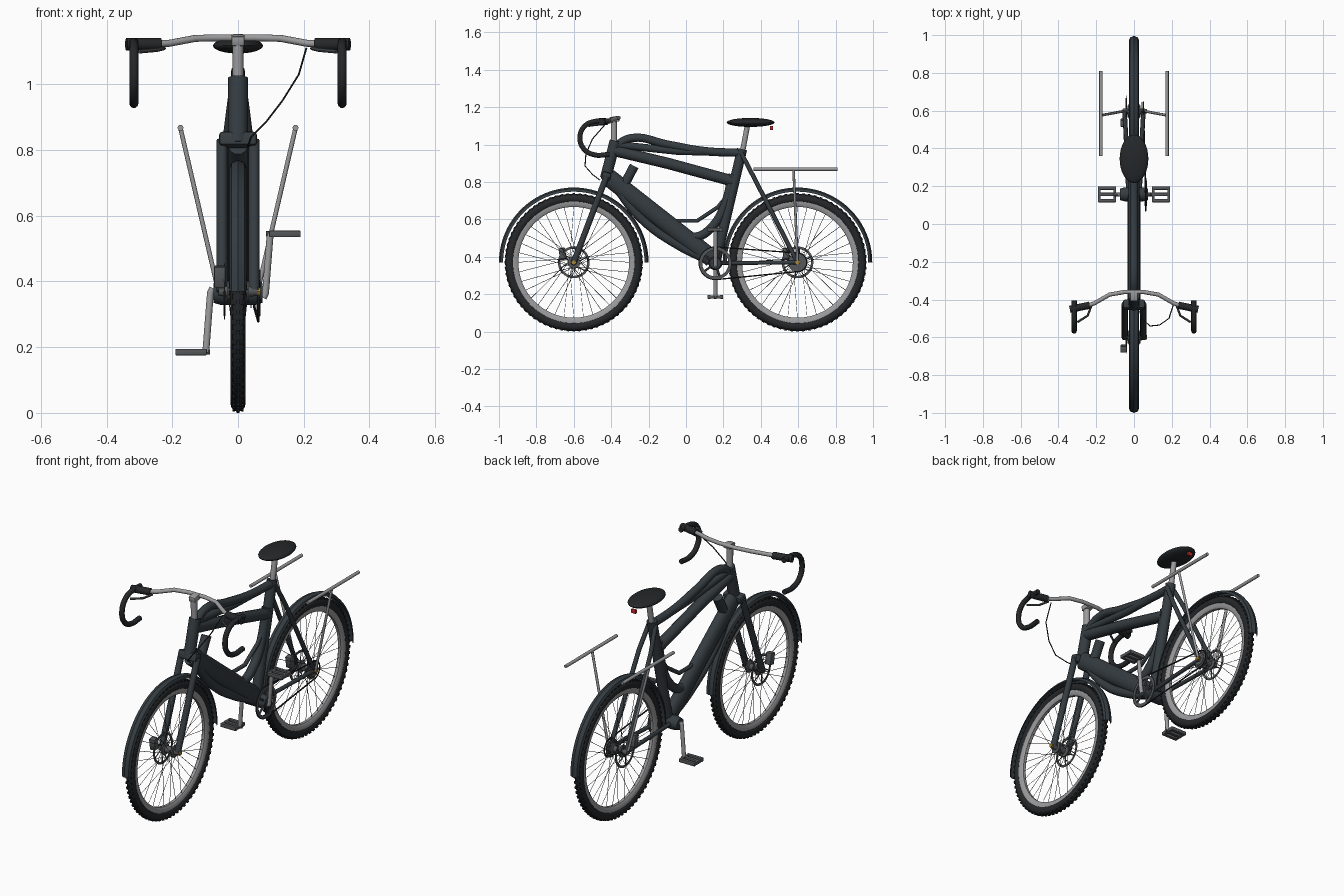
import bpy, bmesh, math
from mathutils import Vector, Matrix

if "Cube" in bpy.data.objects:
    bpy.data.objects.remove(bpy.data.objects["Cube"])

def mat(name, c):
    m = bpy.data.materials.new(name)
    m.diffuse_color = (*c, 1)
    m.use_nodes = True
    m.node_tree.nodes["Principled BSDF"].inputs["Base Color"].default_value = m.diffuse_color
    return m

DARK = mat("dark_paint", (0.035, 0.045, 0.052))
RUBBER = mat("rubber", (0.018, 0.02, 0.022))
SILVER = mat("silver", (0.33, 0.33, 0.34))
STEEL = mat("dark_steel", (0.09, 0.095, 0.1))
RED = mat("red", (0.6, 0.02, 0.02))
GOLD = mat("gold", (0.4, 0.24, 0.03))

def add(name, mesh, m, smooth=True):
    o = bpy.data.objects.new(name, mesh)
    bpy.context.collection.objects.link(o)
    mesh.materials.clear()
    mesh.materials.append(m)
    bpy.ops.object.select_all(action='DESELECT')
    o.select_set(True)
    bpy.context.view_layer.objects.active = o
    if smooth:
        bpy.ops.object.shade_smooth_by_angle(angle=math.radians(40))
    return o

def tubes(name, paths, r, m, smooth=False, closed=False, res=2, squash=1):
    """Round tubes along one or more point lists."""
    cu = bpy.data.curves.new(name, 'CURVE')
    cu.dimensions = '3D'
    cu.bevel_depth, cu.bevel_resolution, cu.use_fill_caps = r, res, True
    for pts in paths:
        if smooth:
            s = cu.splines.new('BEZIER')
            s.bezier_points.add(len(pts) - 1)
            for b, p in zip(s.bezier_points, pts):
                b.co = p
                b.handle_left_type = b.handle_right_type = 'AUTO'
            s.resolution_u = 6
        else:
            s = cu.splines.new('POLY')
            s.points.add(len(pts) - 1)
            for b, p in zip(s.points, pts):
                b.co = (*p, 1)
        s.use_cyclic_u = closed
    tmp = bpy.data.objects.new(name + "_tmp", cu)
    bpy.context.collection.objects.link(tmp)
    bpy.context.view_layer.update()
    me = bpy.data.meshes.new_from_object(tmp.evaluated_get(bpy.context.evaluated_depsgraph_get()))
    bpy.data.objects.remove(tmp)
    me.transform(Matrix.Diagonal((squash, 1, 1, 1)))
    return add(name, me, m)

def side(pts, x=0):
    return [(x, y, z) for y, z in pts]

def lathe(name, prof, y, z, m, n=64, a0=0, a1=360, closed=True):
    """Spin an (x, radius) profile about the axle line through y, z."""
    bm = bmesh.new()
    full = a1 - a0 == 360
    rings = []
    for i in range(n if full else n + 1):
        a = math.radians(a0 + (a1 - a0) * i / n)
        rings.append([bm.verts.new((x, y + r * math.cos(a), z + r * math.sin(a))) for x, r in prof])
    k = len(prof)
    for i in range(n):
        p, q = rings[i], rings[(i + 1) % len(rings)]
        for j in range(k if closed else k - 1):
            bm.faces.new((p[j], p[(j + 1) % k], q[(j + 1) % k], q[j]))
    if not full and closed:
        bm.faces.new(rings[0])
        bm.faces.new(rings[-1])
    bmesh.ops.remove_doubles(bm, verts=bm.verts, dist=1e-6)
    bmesh.ops.recalc_face_normals(bm, faces=bm.faces)
    me = bpy.data.meshes.new(name)
    bm.to_mesh(me)
    return add(name, me, m)

def boxes(name, items, m, bevel=0.0):
    """Boxes given as (centre, size, rotation about x)."""
    bm = bmesh.new()
    for c, s, a in items:
        bmesh.ops.create_cube(bm, size=1, matrix=Matrix.Translation(c) @ Matrix.Rotation(a, 4, 'X') @ Matrix.Diagonal((*s, 1)))
    if bevel:
        bmesh.ops.bevel(bm, geom=bm.edges[:], offset=bevel, segments=2, affect='EDGES', profile=0.5)
    me = bpy.data.meshes.new(name)
    bm.to_mesh(me)
    return add(name, me, m, bevel > 0)

# Wheels with tyre, tread, rim, spokes, hub, brake disc and mudguard
Z, FY, RY = 0.37, -0.6, 0.596
def polar(y, r, a, x=0):
    return (x, y + r * math.cos(a), Z + r * math.sin(a))

for w, y in (("front", FY), ("rear", RY)):
    circle = [(0.023 * math.cos(t * math.pi / 6), 0.342 + 0.025 * math.sin(t * math.pi / 6)) for t in range(12)]
    lathe(w + "_tyre", circle, y, Z, RUBBER, 72)
    knobs = []
    for i in range(72):
        a = math.tau * i / 72
        for x, r in ((0.0, 0.367), (-0.013, 0.363), (0.013, 0.363)):
            b = a + (math.pi / 72 if x else 0)
            knobs.append((polar(y, r, b, x), (0.009, 0.014, 0.006), b - math.pi / 2))
    boxes(w + "_tread", knobs, RUBBER)
    lathe(w + "_rim", [(-0.016, 0.328), (-0.016, 0.306), (-0.008, 0.296), (0.008, 0.296), (0.016, 0.306), (0.016, 0.328)], y, Z, SILVER)
    spokes = []
    for i in range(36):
        a = math.tau * i / 36
        sx = 0.028 if i % 2 else -0.028
        lean = 0.9 if i % 4 < 2 else -0.9
        spokes.append([polar(y, 0.028, a + lean, sx), polar(y, 0.298, a)])
    tubes(w + "_spokes", spokes, 0.0013, STEEL, res=0)
    lathe(w + "_hub", [(-0.06, 0), (-0.06, 0.014), (-0.034, 0.016), (-0.034, 0.032), (-0.025, 0.032), (-0.02, 0.018),
                       (0.02, 0.018), (0.025, 0.032), (0.034, 0.032), (0.034, 0.016), (0.06, 0.014), (0.06, 0)], y, Z, STEEL, 24, closed=False)
    lathe(w + "_axle_nut", [(0.055, 0), (0.055, 0.012), (0.068, 0.012), (0.068, 0)], y, Z, GOLD, 6, closed=False)
    lathe(w + "_brake_disc", [(-0.043, 0.072), (-0.043, 0.085), (-0.04, 0.085), (-0.04, 0.072)], y, Z, STEEL, 48)
    tubes(w + "_disc_arms", [[polar(y, 0.02, i * math.tau / 6, -0.041), polar(y, 0.076, i * math.tau / 6 + 0.4, -0.041)] for i in range(6)], 0.003, STEEL, res=0)
    boxes(w + "_brake_caliper", [((-0.055, y - 0.06, 0.415), (0.035, 0.035, 0.065), 0.15)], STEEL, 0.005)
    guard = [(-0.026, 0.378), (-0.02, 0.392), (0, 0.4), (0.02, 0.392), (0.026, 0.378), (0.023, 0.378), (0.017, 0.389), (0, 0.395), (-0.017, 0.389), (-0.023, 0.378)]
    lathe(w + "_mudguard", guard, y, Z, DARK, 40, 0, 180)

# Fork and head tube
for s, n in ((-1, "left"), (1, "right")):
    tubes(n + "_fork_leg", [side([(-0.425, 0.83), (-0.6, 0.37)], s * 0.049)], 0.017, DARK, res=3)
boxes("fork_crown", [((0, -0.427, 0.83), (0.115, 0.05, 0.045), -0.3)], DARK, 0.01)
tubes("head_tube", [side([(-0.43, 0.82), (-0.378, 1.02)])], 0.03, DARK, res=4)
tubes("stem", [side([(-0.385, 1.0), (-0.386, 1.135)])], 0.017, SILVER, res=3)
boxes("stem_clamp", [((0, -0.382, 1.135), (0.04, 0.05, 0.03), 0.15)], SILVER, 0.005)

# Frame tubes
tubes("down_tube", [side([(-0.415, 0.825), (0.14, 0.39)])], 0.049, DARK, res=5, squash=0.68)
tubes("lower_down_tube", [side([(-0.4, 0.81), (-0.24, 0.605), (-0.03, 0.455), (0.15, 0.37)])], 0.024, DARK, True, res=4)
tubes("top_tube", [side([(-0.385, 0.968), (-0.1, 0.9), (0.25, 0.805)])], 0.03, DARK, res=4)
tubes("upper_top_tube", [side([(-0.39, 0.985), (-0.29, 1.035), (-0.1, 1.0), (0.1, 0.965), (0.3, 0.955)])], 0.022, DARK, True, res=4)
tubes("straight_top_tube", [side([(-0.38, 1.0), (-0.05, 0.965), (0.29, 0.955)])], 0.02, DARK, res=4)
tubes("seat_tube", [side([(0.3, 0.975), (0.155, 0.36)])], 0.027, DARK, res=4)
tubes("rear_curved_tube", [side([(0.25, 0.84), (0.205, 0.67), (0.14, 0.56), (0.05, 0.505), (-0.04, 0.53)])], 0.024, DARK, True, res=4)
tubes("inner_brace", [side([(0.24, 0.75), (0.17, 0.665), (0.06, 0.592), (-0.08, 0.592)])], 0.011, DARK, res=3)
tubes("frame_canister", [side([(-0.335, 0.775), (-0.277, 0.885)])], 0.026, DARK, res=5)
for s, n in ((-1, "left"), (1, "right")):
    tubes(n + "_seat_stay", [[(s * 0.02, 0.295, 0.955), (s * 0.036, 0.36, 0.83), (s * 0.05, RY, Z)]], 0.012, DARK, res=3)
    tubes(n + "_chain_stay", [[(s * 0.03, 0.155, 0.365), (s * 0.05, RY, Z)]], 0.011, DARK, res=3)

# Saddle
tubes("seat_post", [side([(0.3, 0.95), (0.33, 1.11)])], 0.015, SILVER, res=3)
bm = bmesh.new()
bmesh.ops.create_uvsphere(bm, u_segments=32, v_segments=16, radius=1, matrix=Matrix.Translation((0, 0.345, 1.118)) @ Matrix.Diagonal((0.076, 0.128, 0.024, 1)))
me = bpy.data.meshes.new("saddle")
bm.to_mesh(me)
add("saddle", me, RUBBER)
boxes("tail_light", [((0, 0.457, 1.088), (0.03, 0.016, 0.022), 0)], RED, 0.004)

# Handlebar, grips, drops and levers
half = [(0.05, -0.36, 1.142), (0.13, -0.374, 1.14), (0.21, -0.42, 1.125), (0.27, -0.44, 1.122)]
bar = [(-x, y, z) for x, y, z in reversed(half)] + half
tubes("handlebar", [bar], 0.011, SILVER, res=3)
for s, n in ((-1, "left"), (1, "right")):
    tubes(n + "_grip", [[(s * 0.235, -0.43, 1.122), (s * 0.34, -0.452, 1.122)]], 0.019, RUBBER, res=4)
    tubes(n + "_drop", [side([(-0.405, 1.125), (-0.48, 1.125), (-0.54, 1.1), (-0.567, 1.04), (-0.545, 0.975), (-0.49, 0.945), (-0.41, 0.947)], s * 0.317)], 0.014, RUBBER, True, res=3)
    tubes(n + "_brake_lever", [[(s * 0.225, -0.43, 1.11), (s * 0.245, -0.485, 1.105), (s * 0.3, -0.52, 1.1)]], 0.006, STEEL)
tubes("brake_cable", [[(0.208, -0.43, 1.11), (0.185, -0.5, 1.03), (0.135, -0.535, 0.95), (0.085, -0.54, 0.885), (0.04, -0.5, 0.84), (0.03, -0.46, 0.81)]], 0.003, RUBBER, res=1)

# Luggage rack
for s, n in ((-1, "left"), (1, "right")):
    tubes(n + "_rack_rail", [side([(0.36, 0.868), (0.81, 0.868)], s * 0.175)], 0.009, SILVER, res=3)
    tubes(n + "_rack_leg", [[(s * 0.175, 0.575, 0.866), (s * 0.062, RY, 0.38)]], 0.007, SILVER, res=3)

# Cranks, pedals, chainring and chain
BY, BZ = 0.157, 0.365
lathe("bottom_bracket", [(-0.075, 0), (-0.075, 0.03), (-0.05, 0.037), (0.05, 0.037), (0.075, 0.03), (0.075, 0)], BY, BZ, DARK, 24, closed=False)
for s, n in ((-1, "left"), (1, "right")):
    end = BZ + s * 0.18
    tubes(n + "_crank", [[(s * 0.077, BY, BZ - s * 0.015), (s * 0.084, BY, BZ), (s * 0.098, BY, end)]], 0.011, SILVER, res=3)
    tubes(n + "_pedal_axle", [[(s * 0.085, BY, end), (s * 0.18, BY, end)]], 0.008, STEEL)
    pedal = [((s * 0.143, BY + d, end), (0.096, 0.018, 0.02), 0) for d in (-0.033, 0, 0.033)]
    pedal += [((s * x, BY, end), (0.014, 0.084, 0.018), 0) for x in (0.102, 0.184)]
    boxes(n + "_pedal", pedal, STEEL, 0.003)
CX = 0.062
lathe("chainring", [(CX - 0.003, 0.07), (CX - 0.003, 0.087), (CX + 0.003, 0.087), (CX + 0.003, 0.07)], BY, BZ, STEEL, 48)
tubes("chainring_arms", [[(CX, BY, BZ), (CX, BY + 0.074 * math.cos(a), BZ + 0.074 * math.sin(a))] for a in [math.tau * i / 5 for i in range(5)]], 0.006, STEEL)
for i, r in enumerate((0.05, 0.042, 0.034)):
    x = 0.038 + i * 0.006
    lathe("sprocket_%d" % (i + 1), [(x, 0), (x, r), (x + 0.003, r), (x + 0.003, 0)], RY, Z, STEEL, 32, closed=False)
arc = [(BY + 0.087 * math.cos(t), BZ + 0.087 * math.sin(t)) for t in [math.radians(85 + 190 * i / 16) for i in range(17)]]
arc += [(RY + 0.05 * math.cos(t), Z + 0.05 * math.sin(t)) for t in [math.radians(-95 + 180 * i / 12) for i in range(13)]]
tubes("chain", [[(CX - 0.012 * (y > 0.4), y, z) for y, z in arc]], 0.004, RUBBER, closed=True, res=1)
